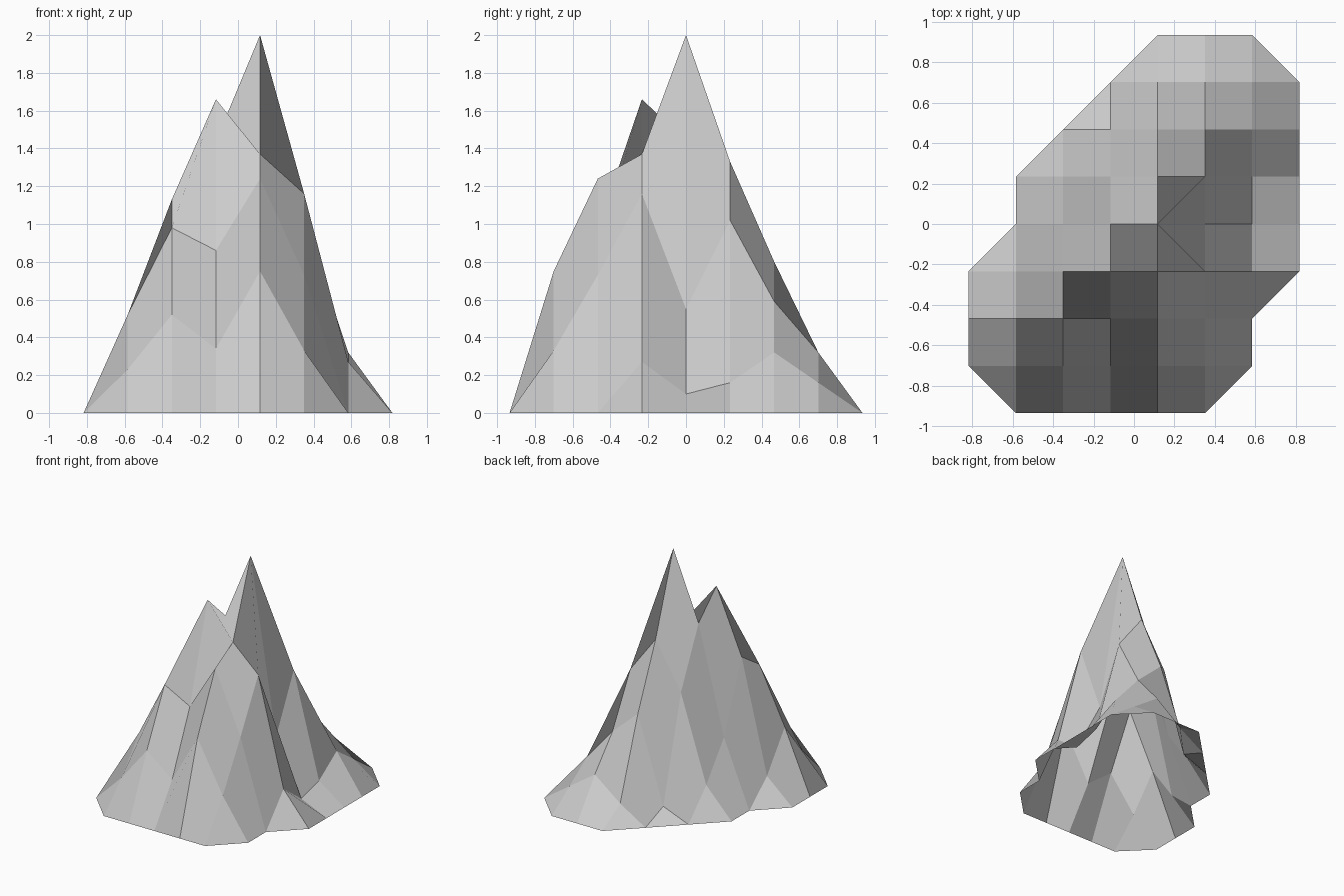
import bpy
import bmesh

default_cube = bpy.data.objects.get("Cube")
if default_cube:
    bpy.data.objects.remove(default_cube, do_unlink=True)


def make_material(name, color):
    mat = bpy.data.materials.new(name)
    mat.use_nodes = True
    mat.diffuse_color = color
    mat.node_tree.nodes["Principled BSDF"].inputs["Base Color"].default_value = color
    return mat


# Elevation rows from front to back; "." marks ground outside the footprint
STEP = 0.2335
ELEVATION_ROWS = [
    ".  0   0   0    0    0    .   .",
    "0 .23 .52 .34  .75  .33   0   .",
    "0 .52 .98 .86 1.24  .73   0   .",
    "0 .2 1.13 1.66 1.37 1.16 .27  0",
    ".  0  .55 1.44  2   .55  .1   0",
    ".  0  .24 .95  1.33 1.02 .16  0",
    ".  .   0  .09  .8   .59  .32  0",
    ".  .   .   0   .14  .32  .16  0",
    ".  .   .   .    0    0    0   .",
]


def build_peak(name, rows, step, material):
    grid = [row.split() for row in rows]
    half_x = (len(grid[0]) - 1) / 2
    half_y = (len(grid) - 1) / 2
    bm = bmesh.new()
    verts = {}
    for j, row in enumerate(grid):
        for i, height in enumerate(row):
            if height != ".":
                position = ((i - half_x) * step, (j - half_y) * step, float(height))
                verts[i, j] = bm.verts.new(position)
    # One facet per cell, cut to a triangle where the rim crosses it
    for j in range(len(grid) - 1):
        for i in range(len(grid[0]) - 1):
            cell = [(i, j), (i + 1, j), (i + 1, j + 1), (i, j + 1)]
            corners = [verts[key] for key in cell if key in verts]
            if len(corners) > 2:
                bm.faces.new(corners)
    mesh = bpy.data.meshes.new(name)
    bm.to_mesh(mesh)
    bm.free()
    mesh.materials.append(material)
    peak = bpy.data.objects.new(name, mesh)
    bpy.context.scene.collection.objects.link(peak)
    return peak


# Faceted mountain, open underneath
stone = make_material("stone_grey", (0.6, 0.6, 0.6, 1.0))
build_peak("mountain_peak", ELEVATION_ROWS, STEP, stone)
